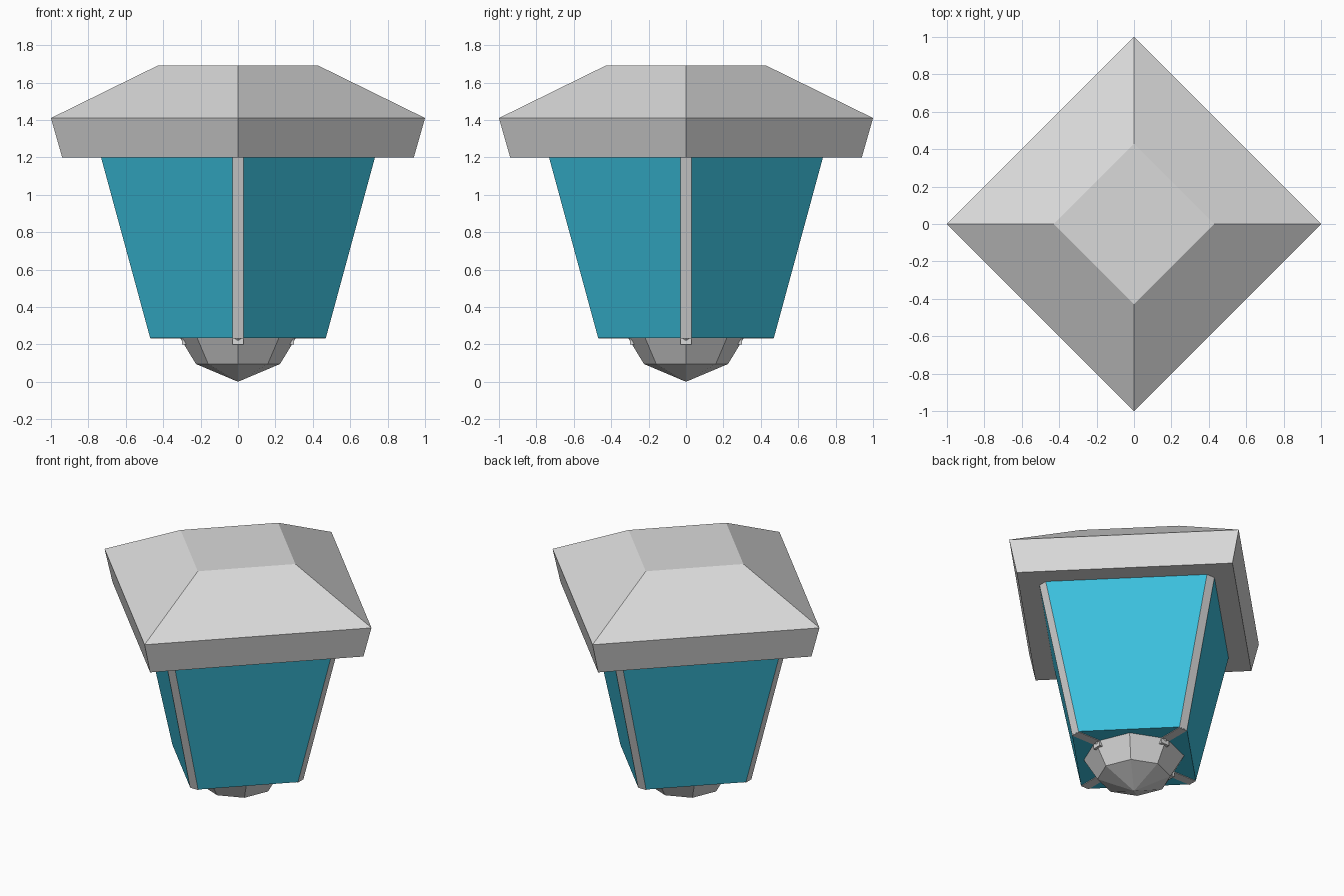
import bpy, bmesh
from math import cos, sin, pi

cube = bpy.data.objects.get("Cube")
if cube:
    bpy.data.objects.remove(cube, do_unlink=True)


def material(name, color):
    m = bpy.data.materials.new(name)
    m.diffuse_color = (*color, 1)
    m.use_nodes = True
    bsdf = next(n for n in m.node_tree.nodes if n.type == 'BSDF_PRINCIPLED')
    bsdf.inputs["Base Color"].default_value = (*color, 1)
    return m


grey = material("light_grey_metal", (0.7, 0.7, 0.7))
teal = material("teal_glass", (0.045, 0.53, 0.73))


def diamond(r, z):
    return [(r * cos(i * pi / 2), r * sin(i * pi / 2), z) for i in range(4)]


def clipped_diamond(r, z, w=0.03):
    # Diamond ring whose four corners are cut flat
    pts = []
    for i in range(4):
        c, s = round(cos(i * pi / 2)), round(sin(i * pi / 2))
        for t in (-w, w):
            pts.append((c * r - s * t, s * r + c * t, z))
    return pts


def octagon(r, z):
    return [(r * cos(i * pi / 4), r * sin(i * pi / 4), z) for i in range(8)]


def loft(name, rings, mats, tip=None, rule=None):
    # Join rings of points into a closed body, lowest ring first
    bm = bmesh.new()
    loops = [[bm.verts.new(p) for p in ring] for ring in rings]
    n = len(loops[0])
    for low, high in zip(loops, loops[1:]):
        for i in range(n):
            j = (i + 1) % n
            bm.faces.new((low[i], low[j], high[j], high[i]))
    bm.faces.new(loops[-1])
    if tip:
        point = bm.verts.new(tip)
        for i in range(n):
            bm.faces.new((loops[0][i], point, loops[0][(i + 1) % n]))
    else:
        bm.faces.new(loops[0][::-1])
    bmesh.ops.recalc_face_normals(bm, faces=bm.faces)
    if rule:
        for f in bm.faces:
            f.material_index = rule(f)
    mesh = bpy.data.meshes.new(name)
    bm.to_mesh(mesh)
    bm.free()
    for m in mats:
        mesh.materials.append(m)
    ob = bpy.data.objects.new(name, mesh)
    bpy.context.collection.objects.link(ob)
    return ob


def corner_rule(f):
    # Narrow faces on the four corners are metal, the rest is glass
    nx, ny, nz = map(abs, f.normal)
    return 1 if abs(nx - ny) > 0.5 and nz < 0.7 else 0


# Roof with a sloped rim and flat top
loft("roof", [diamond(0.94, 1.2), diamond(1, 1.41), diamond(0.43, 1.69)], [grey])

# Tapered glass body with metal corner strips
loft("glass_body", [clipped_diamond(0.47, 0.235), clipped_diamond(0.735, 1.21)],
     [teal, grey], rule=corner_rule)

# Faceted finial under the body
loft("bottom_finial", [octagon(0.225, 0.095), octagon(0.31, 0.236)], [grey], tip=(0, 0, 0))


def bar(name, turn, inner, outer, z0, z1, w=0.03):
    c, s = round(cos(turn)), round(sin(turn))
    flat = [(inner, -w), (outer, -w), (outer, w), (inner, w)]
    rings = [[(c * x - s * y, s * x + c * y, z) for x, y in flat] for z in (z0, z1)]
    loft(name, rings, [grey])


# Flat ribs below the body, bending down into the finial
for i, side in enumerate(("left", "back", "right", "front")):
    bar(side + "_bottom_rib", i * pi / 2, 0.2, 0.469, 0.231, 0.237)
    bar(side + "_rib_end", i * pi / 2, 0.2, 0.3, 0.2, 0.237)
